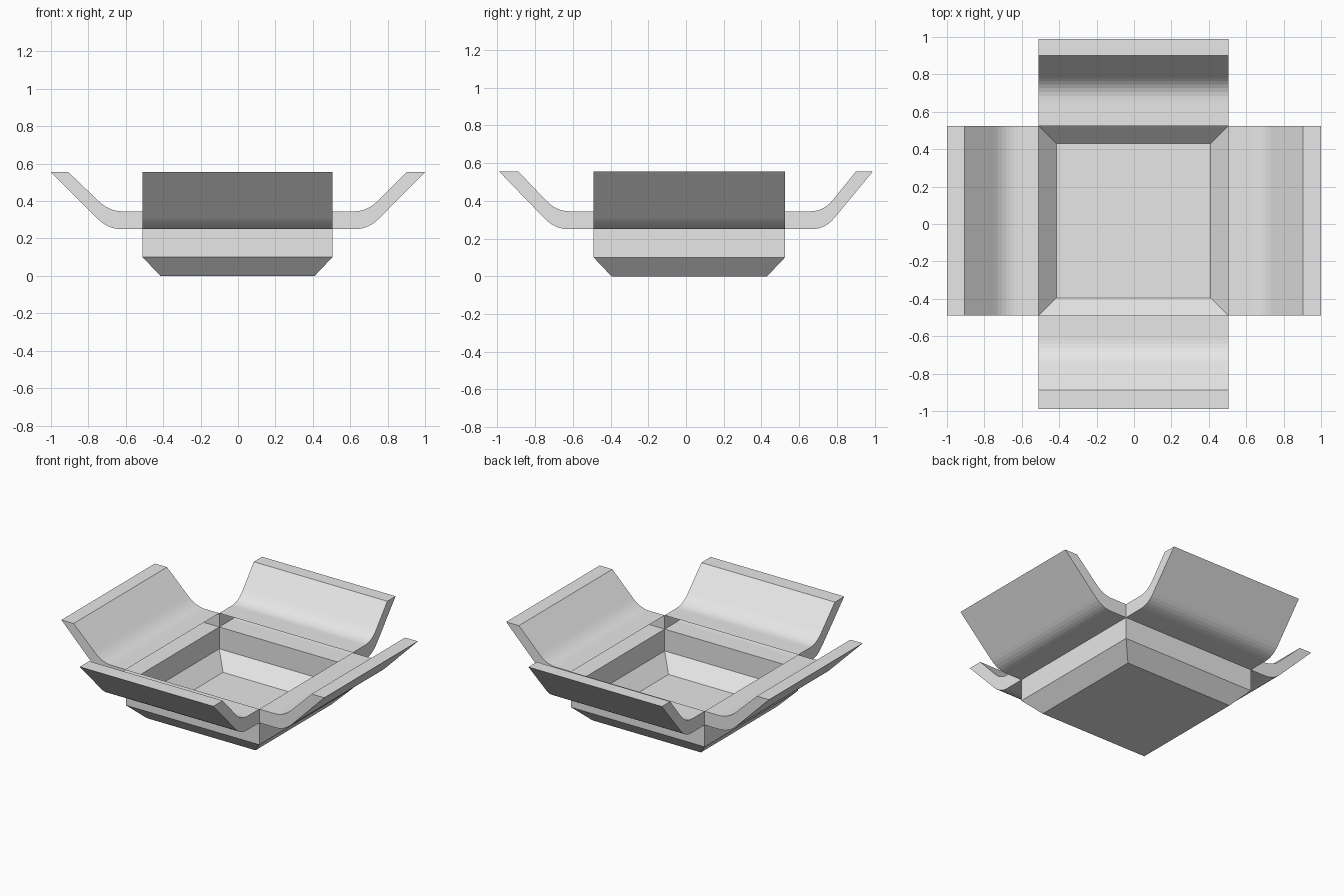
import bpy
import bmesh
from mathutils import Vector

cube = bpy.data.objects.get("Cube")
if cube:
    bpy.data.objects.remove(cube, do_unlink=True)

grey = bpy.data.materials.new("light_grey")
grey.use_nodes = True
grey.diffuse_color = (0.8, 0.8, 0.8, 1)
grey.node_tree.nodes["Principled BSDF"].inputs["Base Color"].default_value = (0.8, 0.8, 0.8, 1)

# Box limits, with the sloped foot ending in a smaller floor
LEFT, RIGHT, FRONT, BACK = -0.51, 0.505, -0.49, 0.525
INSET = 0.095
FOOT_Z, BASE_Z, TOP_Z, RIM_Z = 0.1, 0.25, 0.345, 0.555


def finish(name, bm):
    bmesh.ops.recalc_face_normals(bm, faces=bm.faces)
    mesh = bpy.data.meshes.new(name)
    bm.to_mesh(mesh)
    bm.free()
    mesh.materials.append(grey)
    obj = bpy.data.objects.new(name, mesh)
    bpy.context.collection.objects.link(obj)
    return obj


def bent_line(root, corner, rim, z, steps=6):
    """Flat run from the box, a rounded bend, then a straight slope to the rim."""
    end = Vector((rim, RIM_Z))
    bend = Vector((corner, z))
    start = Vector((corner - 0.07, z))
    stop = bend + (end - bend).normalized() * 0.08
    points = [Vector((root, z))]
    for i in range(steps + 1):
        t = i / steps
        points.append(start * (1 - t) ** 2 + bend * 2 * t * (1 - t) + stop * t * t)
    return points + [end]


def flap(name, axis, sign, root, corner, rim_in, rim_out, low, high):
    """Hollow curved flap, open where it meets the box."""
    bm = bmesh.new()

    def row(points, across):
        verts = []
        for p in points:
            co = (sign * p.x, across, p.y) if axis == "x" else (across, sign * p.x, p.y)
            verts.append(bm.verts.new(co))
        return verts

    under = bent_line(root, corner, rim_out, BASE_Z)
    upper = bent_line(root, corner - 0.007, rim_in, TOP_Z)
    u0, u1 = row(under, low), row(under, high)
    t0, t1 = row(upper, low), row(upper, high)
    # Underside, upper side and the two side walls
    for a, b in ((u0, u1), (t1, t0), (t0, u0), (u1, t1)):
        for i in range(len(a) - 1):
            bm.faces.new((a[i], a[i + 1], b[i + 1], b[i]))
    # Rim
    bm.faces.new((u0[-1], u1[-1], t1[-1], t0[-1]))
    return finish(name, bm)


# Open box: thin walls, sloped foot and floor
bm = bmesh.new()
rings = []
for z, inset in ((BASE_Z, 0), (FOOT_Z, 0), (0, INSET)):
    x0, x1, y0, y1 = LEFT + inset, RIGHT - inset, FRONT + inset, BACK - inset
    rings.append([bm.verts.new((x, y, z)) for x, y in ((x0, y0), (x1, y0), (x1, y1), (x0, y1))])
for top, low in zip(rings, rings[1:]):
    for i in range(4):
        j = (i + 1) % 4
        bm.faces.new((top[i], low[i], low[j], top[j]))
bm.faces.new(rings[-1])
finish("open_box", bm)

# Four curved flaps
flap("right_flap", "x", -1, -LEFT, 0.695, 0.907, 1.0, FRONT, BACK)
flap("left_flap", "x", 1, RIGHT, 0.698, 0.903, 1.0, FRONT, BACK)
flap("front_flap", "y", -1, -FRONT, 0.695, 0.888, 0.99, LEFT, RIGHT)
flap("back_flap", "y", 1, BACK, 0.738, 0.9, 0.99, LEFT, RIGHT)
